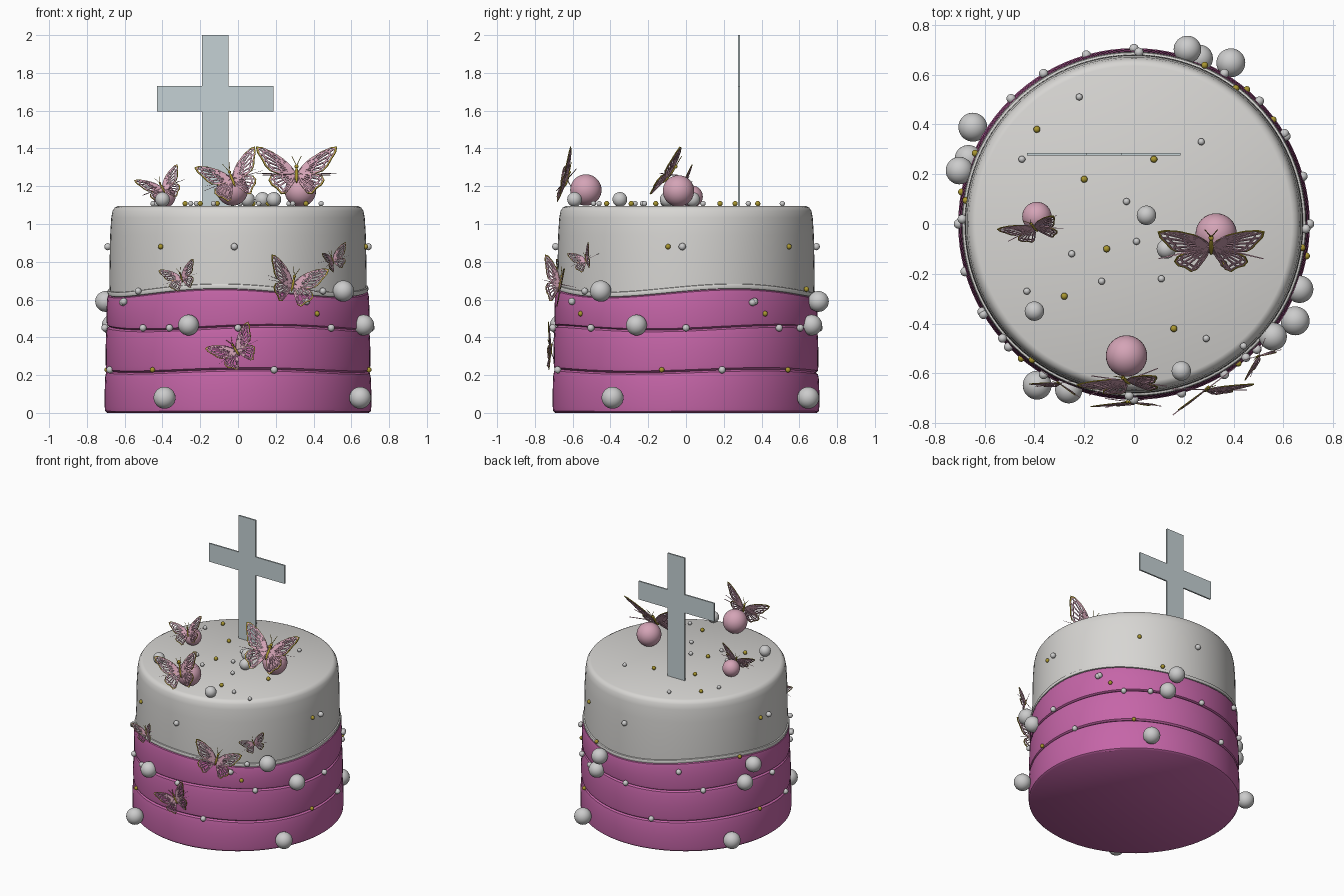
import bpy, bmesh
from math import sin, cos, tan, radians, pi, asin
from mathutils import Matrix, Vector

if "Cube" in bpy.data.objects:
    bpy.data.objects.remove(bpy.data.objects["Cube"])


def material(name, rgb):
    m = bpy.data.materials.new(name)
    m.diffuse_color = (*rgb, 1)
    m.use_nodes = True
    m.node_tree.nodes["Principled BSDF"].inputs["Base Color"].default_value = m.diffuse_color
    return m


MAGENTA = material("magenta_icing", (0.56, 0.13, 0.39))
WHITE = material("white_icing", (0.68, 0.67, 0.65))
PEARL = material("pearl", (0.72, 0.72, 0.71))
ROSE = material("rose", (0.66, 0.37, 0.47))
GOLD = material("gold", (0.40, 0.31, 0.03))
GLASS = material("cross_grey", (0.56, 0.64, 0.66))


def finish(bm, name, *mats, angle=40):
    me = bpy.data.meshes.new(name)
    bm.to_mesh(me)
    bm.free()
    ob = bpy.data.objects.new(name, me)
    bpy.context.collection.objects.link(ob)
    for m in mats:
        me.materials.append(m)
    if angle:
        bpy.ops.object.select_all(action='DESELECT')
        ob.select_set(True)
        bpy.context.view_layer.objects.active = ob
        bpy.ops.object.shade_smooth_by_angle(angle=radians(angle))
    return ob


# ---- cake tiers: lathed rings whose height follows a wavy seam ----
def seam(z, amp=0.0, peak=0):
    return lambda a: z + amp * cos(3 * (a - radians(peak)))


def tier(name, mat, low, high, profile, n=96):
    """profile: (radius, t) with t running from low seam to high seam"""
    bm = bmesh.new()
    rings = []
    for r, t in profile:
        ring = []
        for i in range(n):
            a = 2 * pi * i / n
            z = low(a) + (high(a) - low(a)) * t
            ring.append(bm.verts.new((r * cos(a), r * sin(a), z)))
        rings.append(ring)
    for p, q in zip(rings, rings[1:]):
        for i in range(n):
            j = (i + 1) % n
            bm.faces.new((p[i], p[j], q[j], q[i]))
    bm.faces.new(rings[0][::-1])
    bm.faces.new(rings[-1])
    return finish(bm, name, mat)


def band(r):
    return [(r - 0.014, 0), (r - 0.003, 0.04), (r, 0.15), (r, 0.5),
            (r - 0.003, 0.85), (r - 0.008, 0.96), (r - 0.02, 1)]


s0, s1 = seam(0), seam(0.222, 0.009, 275)
s2, s3 = seam(0.45, 0.012, 285), seam(0.637, 0.022, 22)
s4 = seam(0.662, 0.022, 22)
tier("lower_icing_band", MAGENTA, s0, s1, band(0.706))
tier("middle_icing_band", MAGENTA, s1, s2, band(0.701))
tier("upper_icing_band", MAGENTA, s2, s3, band(0.696))
tier("white_ribbon", WHITE, s3, s4,
     [(0.66, -0.3), (0.688, 0), (0.692, 0.5), (0.688, 0.9), (0.67, 1.1)])
tier("white_top_tier", WHITE, seam(0.58), seam(1.095),
     [(0.678, 0), (0.681, 0.25), (0.679, 0.5), (0.677, 0.7), (0.671, 0.88),
      (0.664, 0.95), (0.652, 0.985), (0.635, 1.0)])

# ---- cross topper ----
bm = bmesh.new()
h, c = 0.07, -0.12
outline = [(c - h, 1.07), (c + h, 1.07), (c + h, 1.595), (0.187, 1.595),
           (0.187, 1.73), (c + h, 1.73), (c + h, 2.0), (c - h, 2.0),
           (c - h, 1.73), (-0.43, 1.73), (-0.43, 1.595), (c - h, 1.595)]
face = bm.faces.new([bm.verts.new((x, 0.275, z)) for x, z in outline])
ext = bmesh.ops.extrude_face_region(bm, geom=[face])["geom"]
bmesh.ops.translate(bm, vec=(0, 0.011, 0),
                    verts=[v for v in ext if isinstance(v, bmesh.types.BMVert)])
bmesh.ops.recalc_face_normals(bm, faces=bm.faces)
finish(bm, "cross_topper", GLASS, angle=0)


# ---- pearls and beads ----
def balls(name, mat, items, seg=14):
    bm = bmesh.new()
    for x, y, z, r in items:
        bmesh.ops.create_uvsphere(bm, u_segments=seg, v_segments=seg // 2 + 2, radius=r,
                                  matrix=Matrix.Translation((x, y, z)))
    finish(bm, name, mat, angle=80)


def around(specs, r, size, turns=range(4)):
    """specs: (angle in degrees, z), repeated at quarter turns"""
    return [(r * cos(radians(a + 90 * k)), r * sin(radians(a + 90 * k)), z, size)
            for a, z in specs for k in turns]


def front_angle(x):
    return -90 + asin(x / 0.7) * 180 / pi


balls("rose_balls", ROSE, [(-0.03, -0.53, 1.18, 0.083), (0.33, -0.04, 1.175, 0.083),
                           (-0.39, 0.03, 1.145, 0.059)], 32)
balls("large_side_pearls", PEARL,
      around([(-31, 0.08)], 0.755, 0.058) + around([(-21.5, 0.465)], 0.715, 0.055)
      + around([(-17, 0.59)], 0.733, 0.055, (1, 2)) + around([(-39, 0.645)], 0.718, 0.056, (0,)), 32)
balls("top_pearls", PEARL, [(x, y, 1.13, 0.039) for x, y in
      [(0.05, 0.035), (0.13, -0.10), (-0.40, -0.35), (0.19, -0.59)]], 24)
balls("top_beads", PEARL, [(x, y, 1.108, 0.014) for x, y in
      [(-0.22, 0.51), (-0.45, 0.26), (-0.03, 0.09), (0.27, 0.33), (0.01, -0.07), (-0.25, -0.12),
       (-0.43, -0.27), (-0.13, -0.23), (0.11, -0.22), (0.29, -0.46), (0.44, -0.49)]])
balls("top_gold_beads", GOLD, [(x, y, 1.108, 0.014) for x, y in
      [(-0.39, 0.38), (-0.20, 0.18), (0.08, 0.26), (-0.11, -0.10), (-0.28, -0.29),
       (0.36, -0.16), (0.16, -0.42)]])
balls("side_beads", PEARL,
      around([(front_angle(x), z) for x, z in
              [(-0.5, 0.45), (0, 0.45), (0.19, 0.228), (-0.6, 0.59)]], 0.705, 0.019)
      + around([(front_angle(-0.02), 0.88)], 0.69, 0.019)
      + around([(-50, 0.645), (-139, 0.645)], 0.7, 0.018, (0,))
      + around([(30, 0.585), (59, 0.45)], 0.705, 0.019, (0, 2)))
balls("side_gold_beads", GOLD,
      around([(front_angle(-0.42), 0.88), (-8, 0.88)], 0.682, 0.014, (0, 2))
      + around([(front_angle(-0.45), 0.228), (-10.5, 0.228)], 0.705, 0.014, (0, 2))
      + around([(front_angle(0.42), 0.525), (66, 0.655)], 0.698, 0.014, (0, 1)))

# ---- butterflies: veined wings, gold rim, gold body ----
FORE = [(0.05, 0.10), (0.16, 0.22), (0.30, 0.31), (0.43, 0.36), (0.50, 0.355), (0.485, 0.27),
        (0.43, 0.17), (0.39, 0.08), (0.33, 0.01), (0.22, -0.02), (0.10, -0.02)]
HIND = [(0.12, -0.01), (0.24, -0.03), (0.32, -0.07), (0.345, -0.14), (0.31, -0.21),
        (0.25, -0.25), (0.19, -0.33), (0.13, -0.31), (0.08, -0.22), (0.03, -0.12)]


def butterfly(name, loc, span, tilt, roll, yaw=0, dihedral=12):
    mat = (Matrix.Translation(loc) @ Matrix.Rotation(radians(yaw), 4, 'Z')
           @ Matrix.Rotation(radians(tilt), 4, 'X') @ Matrix.Rotation(radians(roll), 4, 'Z')
           @ Matrix.Scale(span, 4))
    bm = bmesh.new()
    cells = []
    for side in (1, -1):
        for pts, root in ((FORE, (0.015, 0.03)), (HIND, (0.015, 0.0))):
            def vert(p, k):
                x, y = (root[i] + (p[i] - root[i]) * k for i in (0, 1))
                return bm.verts.new((side * x, y, x * tan(radians(dihedral))))
            centre = vert(root, 1)
            rows = [[vert(p, k) for p in pts] for k in (0.5, 0.82, 0.955, 1)]
            for i in range(len(pts) - 1):
                cells.append(bm.faces.new((centre, rows[0][i], rows[0][i + 1])))
                for n, (a, b) in enumerate(zip(rows, rows[1:])):
                    f = bm.faces.new((a[i], b[i], b[i + 1], a[i + 1]))
                    if n == 2:
                        f.material_index = 1
                    else:
                        cells.append(f)
    bmesh.ops.recalc_face_normals(bm, faces=bm.faces)
    bmesh.ops.inset_individual(bm, faces=cells, thickness=0.009, use_even_offset=True)
    bmesh.ops.delete(bm, geom=cells, context='FACES')
    wings = finish(bm, name + "_wings", ROSE, GOLD, angle=0)
    wings.matrix_world = mat
    solid = wings.modifiers.new("thickness", 'SOLIDIFY')
    solid.thickness, solid.offset = 0.012, 0

    bm = bmesh.new()
    bmesh.ops.create_uvsphere(bm, u_segments=12, v_segments=10, radius=1,
                              matrix=Matrix.Diagonal((0.022, 0.13, 0.024, 1)))
    bmesh.ops.create_uvsphere(bm, u_segments=10, v_segments=8, radius=0.025,
                              matrix=Matrix.Translation((0, 0.13, 0)))
    for side in (1, -1):
        d = Vector((side * 0.06, 0.14, 0.02))
        bmesh.ops.create_cone(bm, segments=5, radius1=0.006, radius2=0.004, depth=d.length,
                              matrix=Matrix.Translation(Vector((0, 0.14, 0)) + d / 2)
                              @ d.to_track_quat('Z', 'Y').to_matrix().to_4x4())
    finish(bm, name + "_body", GOLD).matrix_world = mat


butterfly("top_right_butterfly", (0.31, -0.09, 1.26), 0.43, 52, 0)
butterfly("top_front_butterfly", (-0.03, -0.63, 1.235), 0.34, 72, 20)
butterfly("top_left_butterfly", (-0.40, -0.015, 1.19), 0.25, 58, 24)
butterfly("side_left_butterfly", (-0.30, -0.64, 0.715), 0.20, 86, 18, -15, 20)
butterfly("side_centre_butterfly", (0.29, -0.665, 0.68), 0.33, 84, -14, 20, 18)
butterfly("side_right_butterfly", (0.50, -0.53, 0.81), 0.18, 86, 20, 40, 25)
butterfly("side_lower_butterfly", (-0.01, -0.715, 0.33), 0.27, 88, 32, 0, 8)
